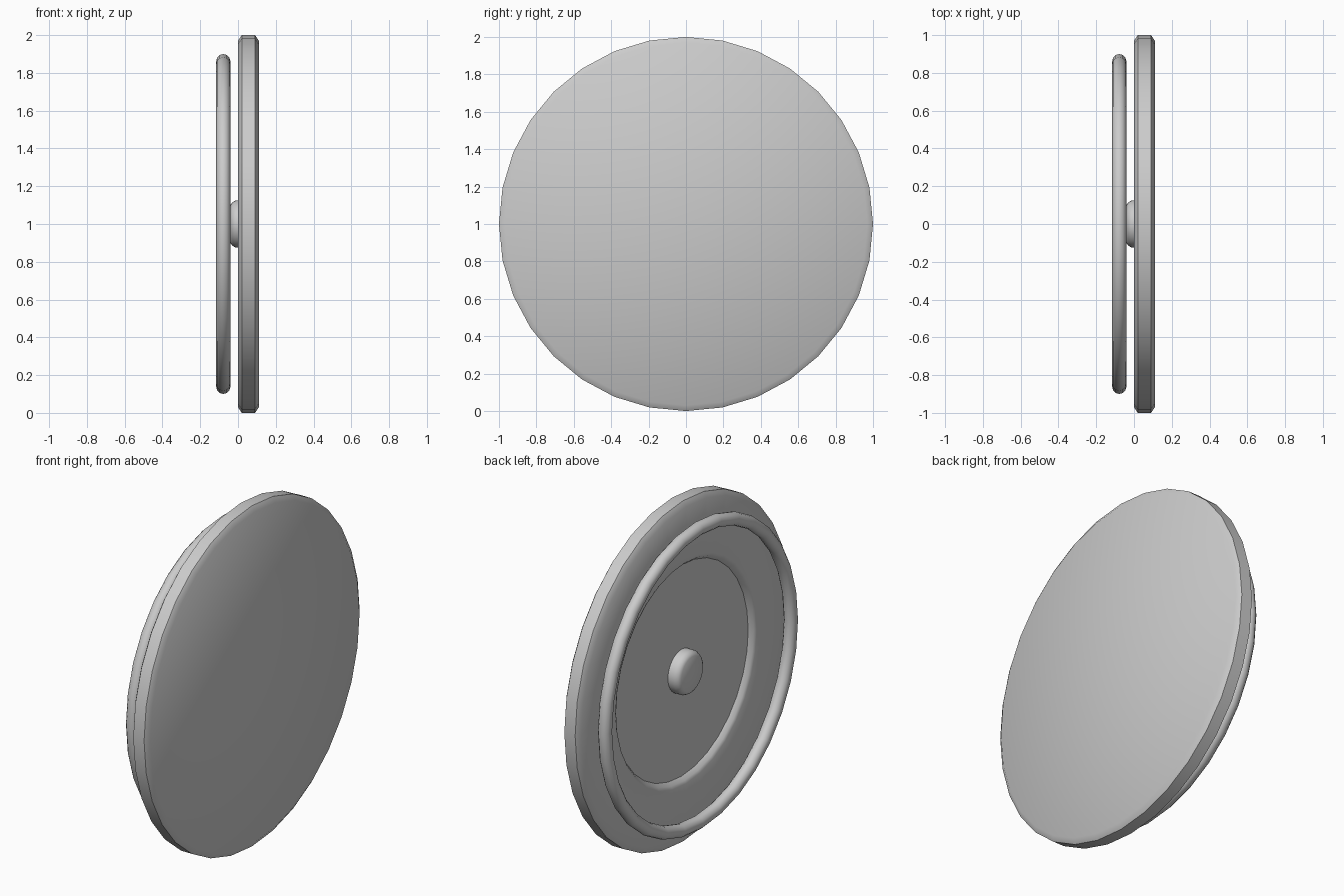
import bpy, bmesh
from math import sin, cos, tau, radians

if "Cube" in bpy.data.objects:
    bpy.data.objects.remove(bpy.data.objects["Cube"])

SIDES = 32
CENTRE_Z = 1.0


def lathe(name, profile, closed=False):
    """Spin (x, radius) points round the x axis; radius 0 makes a pole."""
    bm = bmesh.new()
    rings = []
    for x, r in profile:
        if r == 0:
            rings.append([bm.verts.new((x, 0, CENTRE_Z))] * SIDES)
        else:
            rings.append([bm.verts.new((x, r * sin(tau * i / SIDES),
                                        CENTRE_Z + r * cos(tau * i / SIDES)))
                          for i in range(SIDES)])
    pairs = list(zip(rings, rings[1:]))
    if closed:
        pairs.append((rings[-1], rings[0]))
    for a, b in pairs:
        for i in range(SIDES):
            j = (i + 1) % SIDES
            quad = dict.fromkeys((a[i], a[j], b[j], b[i]))
            bm.faces.new(list(quad))
    bmesh.ops.recalc_face_normals(bm, faces=bm.faces)
    mesh = bpy.data.meshes.new(name)
    bm.to_mesh(mesh)
    bm.free()
    ob = bpy.data.objects.new(name, mesh)
    bpy.context.collection.objects.link(ob)
    bpy.ops.object.select_all(action='DESELECT')
    ob.select_set(True)
    bpy.context.view_layer.objects.active = ob
    bpy.ops.object.shade_smooth_by_angle(angle=radians(42))
    return ob


# Main disc: bevelled rim, shallow rounded recess on the -x side
lathe("disc", [
    (0.03, 0), (0.03, 0.62), (0.008, 0.638), (0.0, 0.655),
    (0.0, 0.97), (0.02, 1.0), (0.09, 1.0), (0.11, 0.97), (0.11, 0)])

# Round-section ring standing off the disc
TUBE, TUBE_SIDES = 0.0375, 12
lathe("outer_ring", [
    (-0.078 + TUBE * sin(tau * k / TUBE_SIDES),
     0.8625 + TUBE * cos(tau * k / TUBE_SIDES)) for k in range(TUBE_SIDES)],
    closed=True)

# Small bevelled button in the middle of the recess
lathe("centre_button", [
    (-0.04, 0), (-0.04, 0.1), (-0.03, 0.115), (-0.012, 0.125),
    (0.035, 0.125), (0.035, 0)])
